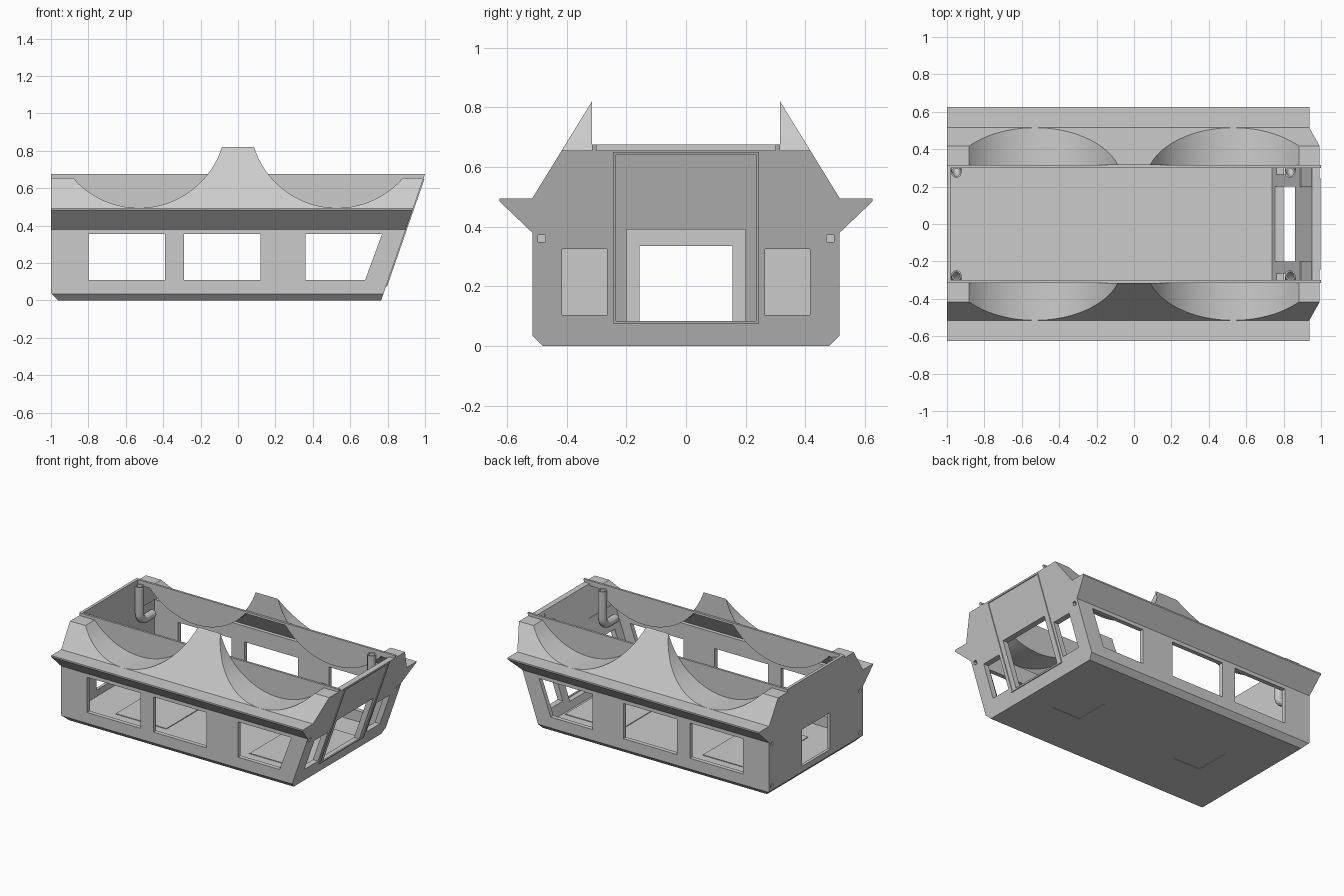
import bpy, bmesh, math
from mathutils import Vector

old = bpy.data.objects.get("Cube")
if old:
    bpy.data.objects.remove(old)

grey = bpy.data.materials.new("plain grey")
grey.use_nodes = True
colour = (0.6, 0.6, 0.6, 1)
grey.diffuse_color = colour
grey.node_tree.nodes["Principled BSDF"].inputs["Base Color"].default_value = colour

NOSE_X, NOSE_SLOPE = 0.765, 0.348      # nose plane: x = NOSE_X + NOSE_SLOPE * z
NOSE_NORMAL = (1, 0, -NOSE_SLOPE)


def prism(name, pts, axis, lo, hi, clips=()):
    """Extrude a profile along x (y,z), y (x,z) or z (x,y), then cut it with planes."""
    bm = bmesh.new()
    place = {"x": lambda p, t: (t, p[0], p[1]),
             "y": lambda p, t: (p[0], t, p[1]),
             "z": lambda p, t: (p[0], p[1], t)}[axis]
    a = [bm.verts.new(place(p, lo)) for p in pts]
    b = [bm.verts.new(place(p, hi)) for p in pts]
    n = len(pts)
    bm.faces.new(a)
    bm.faces.new(b[::-1])
    for i in range(n):
        j = (i + 1) % n
        bm.faces.new((a[j], a[i], b[i], b[j]))
    for co, no in clips:
        res = bmesh.ops.bisect_plane(bm, geom=bm.verts[:] + bm.edges[:] + bm.faces[:],
                                     plane_co=co, plane_no=no, clear_outer=True)
        cut = [e for e in res["geom_cut"] if isinstance(e, bmesh.types.BMEdge)]
        bmesh.ops.holes_fill(bm, edges=cut)
    bmesh.ops.recalc_face_normals(bm, faces=bm.faces[:])
    mesh = bpy.data.meshes.new(name)
    bm.to_mesh(mesh)
    bm.free()
    mesh.materials.append(grey)
    ob = bpy.data.objects.new(name, mesh)
    bpy.context.collection.objects.link(ob)
    return ob


def rect(x0, x1, z0, z1):
    return [(x0, z0), (x1, z0), (x1, z1), (x0, z1)]


def bake(ob):
    bpy.context.view_layer.update()
    ev = ob.evaluated_get(bpy.context.evaluated_depsgraph_get())
    mesh = bpy.data.meshes.new_from_object(ev)
    ob.modifiers.clear()
    ob.data = mesh


def carve(ob, cutter):
    mod = ob.modifiers.new("carve", "BOOLEAN")
    mod.operation, mod.solver, mod.object = "DIFFERENCE", "EXACT", cutter
    bake(ob)
    bpy.data.objects.remove(cutter)


def smooth(ob):
    bpy.ops.object.select_all(action="DESELECT")
    ob.select_set(True)
    bpy.context.view_layer.objects.active = ob
    bpy.ops.object.shade_smooth_by_angle(angle=math.radians(20))


def mirrored(pts):
    return pts + [(-u, v) for u, v in reversed(pts)]


def arc(radius, z_start, z_end, steps=28):
    """Lower arc of the round side recess, from its inner to its outer end."""
    cx, cz = 0.53, 0.961
    a0 = -math.acos((cz - z_start) / radius)
    a1 = math.acos((cz - z_end) / radius)
    angles = [a0 + (a1 - a0) * i / steps for i in range(steps + 1)]
    return [(cx + radius * math.sin(a), cz - radius * math.cos(a)) for a in angles]


def nose_clip(offset):
    return ((NOSE_X + offset, 0, 0), NOSE_NORMAL)


# Hull: full cross-section, sloped nose, chamfered tail
section = [(0.48, 0), (0.515, 0.035), (0.515, 0.38), (0.625, 0.485), (0.625, 0.495),
           (0.515, 0.495), (0.315, 0.82), (0.315, 0.675)]
hull = prism("hull", mirrored(section), "x", -1, 1.2,
             [nose_clip(0), ((-1, 0, 0.04), (-1, 0, -1))])

# Round recesses in the sloped shoulders
recess = arc(0.466, 0.83, 0.655)
recess += [(1.3, 0.655), (1.3, 0.95), (recess[0][0], 0.95)]
for side in (-1, 1):
    for end in (-1, 1):
        lo, hi = sorted((0.315 * side, 0.8 * side))
        carve(hull, prism("recess_cutter", [(end * x, z) for x, z in recess], "y", lo, hi))

# Interior: wide cabin, open top and hollow shoulders
cabin = [(0.485, 0.035), (0.485, 0.47), (0.3, 0.47), (0.3, 1)]
carve(hull, prism("cabin_cutter", mirrored(cabin), "x", -0.98, 1.2, [nose_clip(-0.04)]))
pocket = mirrored(arc(0.481, 0.66, 0.64) + [(1.2, 0.64), (1.2, 0.465)])
slope = Vector((0, 0.325, 0.2)).normalized()
for side in (-1, 1):
    n = Vector((0, slope.y * side, slope.z))
    shoulder = Vector((0, 0.515 * side, 0.495)) - n * 0.02
    lo, hi = sorted((0.2 * side, 0.6 * side))
    carve(hull, prism("pocket_cutter", pocket, "y", lo, hi,
                      [(shoulder, n), nose_clip(-0.035), ((-0.975, 0, 0), (-1, 0, 0))]))

# Nose top edge sits a little lower than the side walls
carve(hull, prism("nose_top_cutter", rect(-0.3, 0.3, 0.655, 0.8), "x", 0.85, 1.2))

# Side windows
windows = [rect(-0.8, -0.39, 0.11, 0.355), rect(-0.29, 0.12, 0.11, 0.355),
           [(0.36, 0.11), (0.68, 0.11), (0.77, 0.355), (0.36, 0.355)]]
for shape in windows:
    carve(hull, prism("window_cutter", shape, "y", -0.7, 0.7))

# Nose door, nose windows and tail door
carve(hull, prism("nose_door_cutter", rect(-0.2, 0.2, 0.08, 0.39), "x", 0.6, 1.2))
for side in (-1, 1):
    carve(hull, prism("nose_window_cutter",
                      rect(side * 0.265, side * 0.415, 0.105, 0.325), "x", 0.6, 1.2))
carve(hull, prism("tail_door_cutter", rect(-0.155, 0.155, 0.08, 0.335), "x", -1.2, -0.8))

# Corner latch sockets and belly hatches
for side in (-1, 1):
    y0, y1 = side * 0.47, side * 0.495
    for z in (0.07, 0.36):
        carve(hull, prism("socket_cutter", rect(y0, y1, z - 0.012, z + 0.012), "x", -1.1, -0.985))
    carve(hull, prism("socket_cutter", rect(y0, y1, 0.348, 0.372), "x", 0.87, 1.1))
for x in (-0.53, 0.45):
    carve(hull, prism("hatch_cutter", rect(x - 0.11, x + 0.11, -0.125, 0.125), "z", -0.1, 0.003))
smooth(hull)

# Raised frame around the nose door
frame = prism("nose_frame", rect(-0.245, 0.245, 0.075, 0.65), "x", 0.7, 1.2,
              [nose_clip(0.006), ((NOSE_X - 0.005, 0, 0), (-1, 0, NOSE_SLOPE))])
carve(frame, prism("frame_cutter", rect(-0.235, 0.235, 0.084, 0.641), "x", 0.6, 1.3))

# Floor panels
for x0, x1 in ((-0.73, -0.34), (0.3, 0.72)):
    prism("floor_panel", rect(x0, x1, -0.3, 0.3), "z", 0.03, 0.04)

# Hollow corner pipes with an elbow leading into the shoulders
for x in (-0.95, 0.835):
    for side in (-1, 1):
        curve = bpy.data.curves.new("corner_pipe", "CURVE")
        curve.dimensions = "3D"
        curve.bevel_depth = 0.028
        curve.bevel_resolution = 4
        path = [(0.275, 0.65), (0.275, 0.46)]
        path += [(0.335 - 0.06 * math.cos(a), 0.46 - 0.06 * math.sin(a))
                 for a in (math.pi / 2 * i / 6 for i in range(1, 7))]
        path += [(0.42, 0.4)]
        spline = curve.splines.new("POLY")
        spline.points.add(len(path) - 1)
        for point, (y, z) in zip(spline.points, path):
            point.co = (x, side * y, z, 1)
        helper = bpy.data.objects.new("pipe_path", curve)
        bpy.context.collection.objects.link(helper)
        bpy.context.view_layer.update()
        ev = helper.evaluated_get(bpy.context.evaluated_depsgraph_get())
        mesh = bpy.data.meshes.new_from_object(ev)
        bpy.data.objects.remove(helper)
        mesh.materials.clear()
        mesh.materials.append(grey)
        pipe = bpy.data.objects.new("corner_pipe", mesh)
        bpy.context.collection.objects.link(pipe)
        wall = pipe.modifiers.new("wall", "SOLIDIFY")
        wall.thickness = 0.008
        wall.offset = -1
        bake(pipe)
        smooth(pipe)
